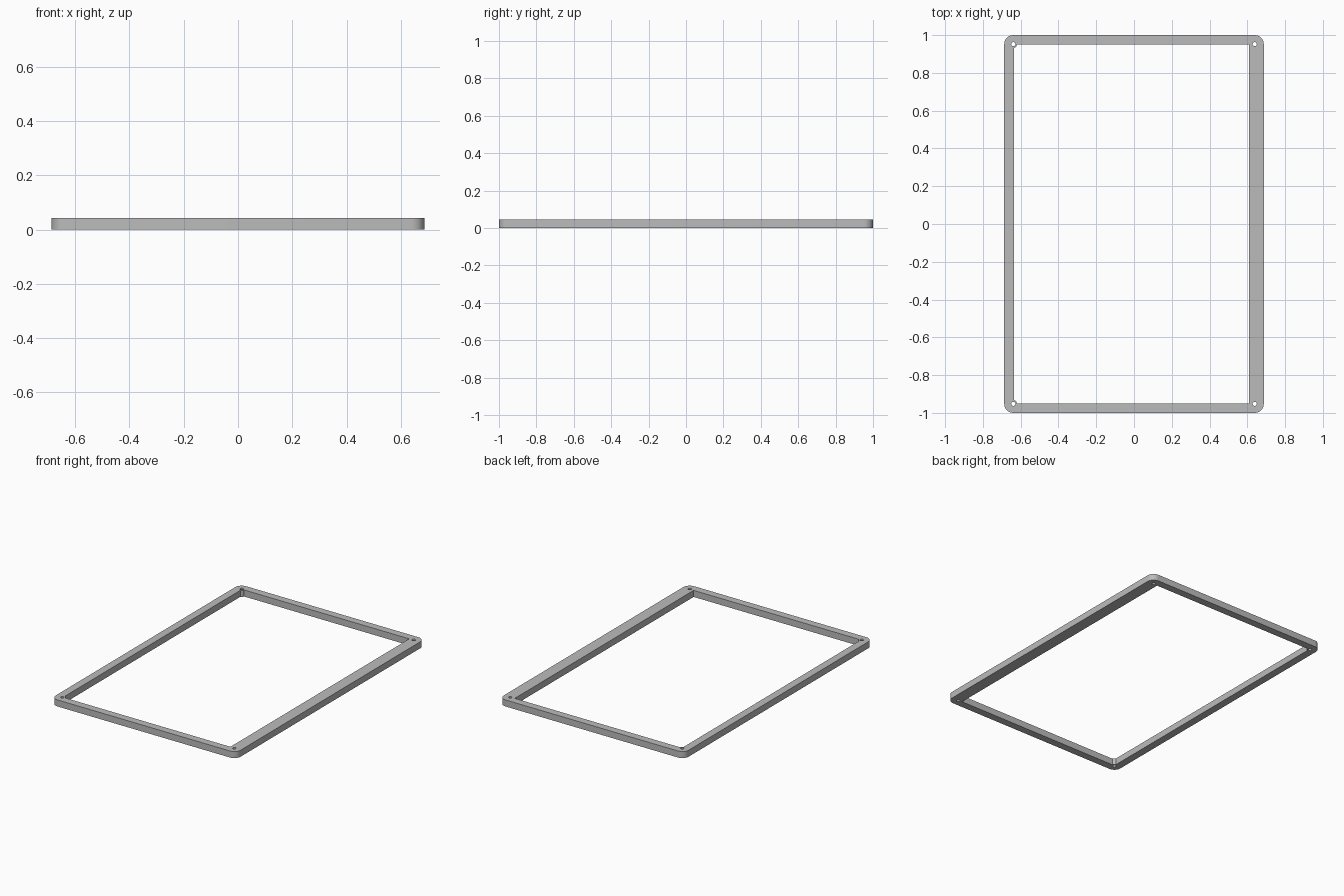
import bpy
from math import cos, sin, pi, asin

if "Cube" in bpy.data.objects:
    bpy.data.objects.remove(bpy.data.objects["Cube"])

HALF_X, HALF_Y, HEIGHT = 0.687, 1.0, 0.044
CORNER, HOLE, BOSS = 0.048, 0.011, 0.02
LEFT_IN, RIGHT_IN, Y_IN = -0.635, 0.608, 0.949
HX, HY = HALF_X - CORNER, HALF_Y - CORNER


def arc(cx, cy, r, start, end, steps):
    angles = [start + (end - start) * i / steps for i in range(steps + 1)]
    return [(cx + r * cos(a), cy + r * sin(a)) for a in angles]


# Outer outline with rounded corners
corners = [(HX, HY), (-HX, HY), (-HX, -HY), (HX, -HY)]
outer = []
for i, (x, y) in enumerate(corners):
    outer += arc(x, y, CORNER, i * pi / 2, (i + 1) * pi / 2, 12)

# Opening, with a small round boss around each screw hole on the narrow side
dx, dy = LEFT_IN + HX, HY - Y_IN
boss = arc(-HX, HY, BOSS, -asin(dy / BOSS), -pi / 2 + asin(dx / BOSS), 8)
opening = [(RIGHT_IN, Y_IN)] + boss
opening += [(x, -y) for x, y in reversed(opening)]

# Screw holes
holes = [arc(x, y, HOLE, 0, 2 * pi, 20)[:-1] for x, y in corners]

# Fill between the outlines and extrude to full height
curve = bpy.data.curves.new("frame", "CURVE")
curve.dimensions = "2D"
curve.fill_mode = "BOTH"
curve.extrude = HEIGHT / 2
for loop in [outer, opening] + holes:
    spline = curve.splines.new("POLY")
    spline.points.add(len(loop) - 1)
    for point, (x, y) in zip(spline.points, loop):
        point.co = (x, y, 0, 1)
    spline.use_cyclic_u = True

frame = bpy.data.objects.new("frame", curve)
bpy.context.collection.objects.link(frame)
frame.location.z = HEIGHT / 2
bpy.ops.object.select_all(action="DESELECT")
frame.select_set(True)
bpy.context.view_layer.objects.active = frame
bpy.ops.object.convert(target="MESH")
frame = bpy.context.object

# Weld caps to walls so the solid is closed
bpy.ops.object.mode_set(mode="EDIT")
bpy.ops.mesh.select_all(action="SELECT")
bpy.ops.mesh.remove_doubles(threshold=0.0001)
bpy.ops.mesh.normals_make_consistent(inside=False)
bpy.ops.object.mode_set(mode="OBJECT")
bpy.ops.object.shade_smooth_by_angle(angle=pi / 6)

# Plain grey finish
grey = bpy.data.materials.new("grey")
grey.use_nodes = True
colour = (0.5, 0.5, 0.5, 1)
grey.diffuse_color = colour
grey.node_tree.nodes["Principled BSDF"].inputs["Base Color"].default_value = colour
frame.data.materials.clear()
frame.data.materials.append(grey)
